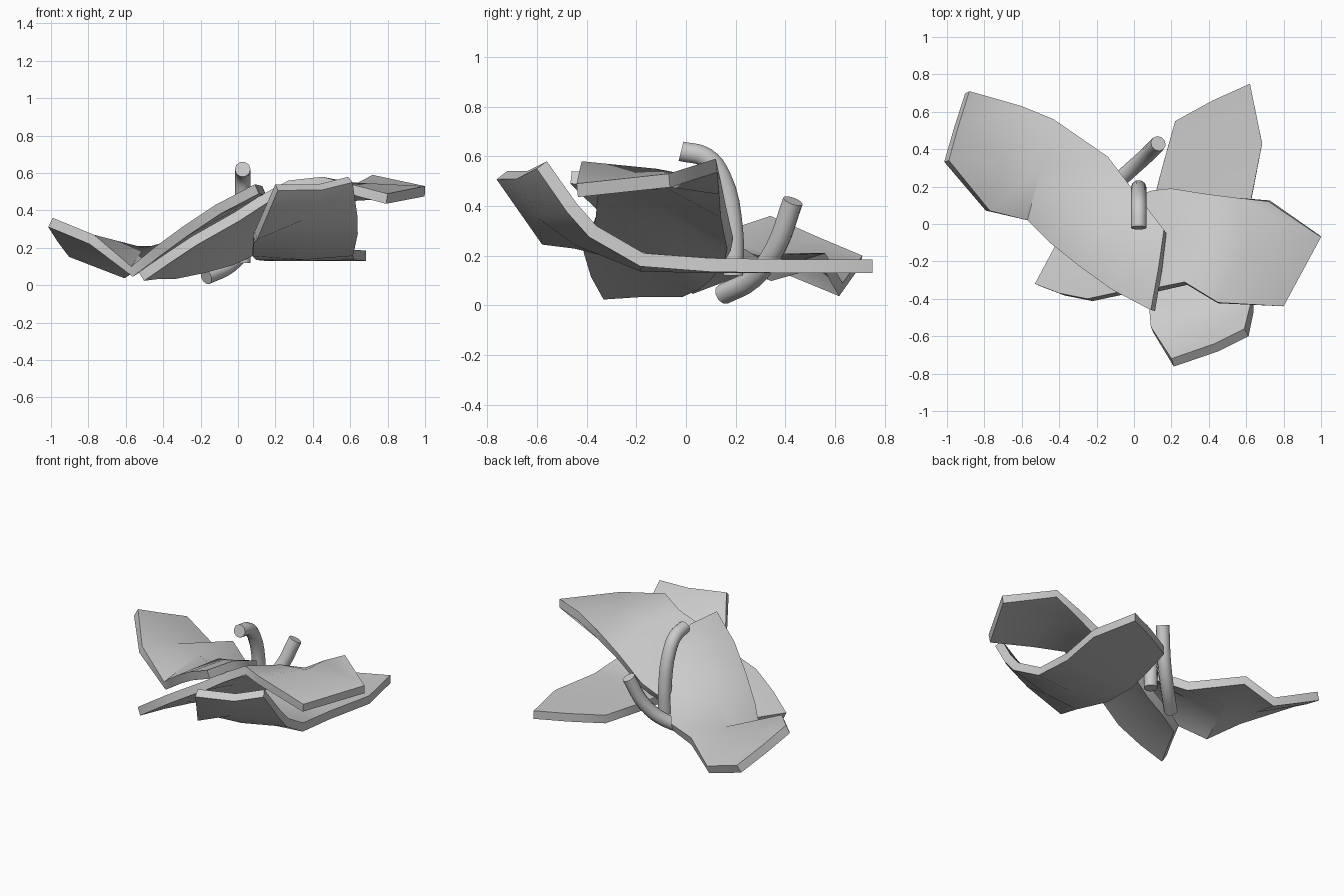
import bpy, bmesh

if "Cube" in bpy.data.objects:
    bpy.data.objects.remove(bpy.data.objects["Cube"])

def petal(name, rows):
    """Thick bent sheet lofted through three-point cross-sections."""
    bm = bmesh.new()
    g = [[bm.verts.new(p) for p in r] for r in rows]
    for a, b in zip(g, g[1:]):
        for i in range(2):
            bm.faces.new((a[i], a[i + 1], b[i + 1], b[i]))
    bm.normal_update()
    if sum(f.normal.z for f in bm.faces) < 0:
        bmesh.ops.reverse_faces(bm, faces=bm.faces[:])
    me = bpy.data.meshes.new(name)
    bm.to_mesh(me)
    bm.free()
    ob = bpy.data.objects.new(name, me)
    bpy.context.collection.objects.link(ob)
    m = ob.modifiers.new("thickness", 'SOLIDIFY')
    m.thickness, m.offset = 0.055, -1
    # bake the thickness so the rim gets crisp edges
    bpy.ops.object.select_all(action='DESELECT')
    ob.select_set(True)
    bpy.context.view_layer.objects.active = ob
    bpy.ops.object.modifier_apply(modifier=m.name)
    bpy.ops.object.shade_smooth_by_angle(angle=0.8)
    return ob

def stem(name, pts, r=0.042):
    cu = bpy.data.curves.new(name, 'CURVE')
    cu.dimensions = '3D'
    cu.bevel_depth, cu.bevel_resolution, cu.use_fill_caps = r, 3, True
    cu.resolution_u = 4
    s = cu.splines.new('BEZIER')
    s.bezier_points.add(len(pts) - 1)
    for b, p in zip(s.bezier_points, pts):
        b.co = p
        b.handle_left_type = b.handle_right_type = 'AUTO'
    ob = bpy.data.objects.new(name, cu)
    bpy.context.collection.objects.link(ob)
    return ob

# flat at the back, curling up at the front
petal("front_back_petal", [
    ((.22, .55, .185), (.42, .66, .185), (.62, .75, .185)),
    ((.15, .3, .185), (.4, .36, .185), (.685, .43, .185)),
    ((.1, .1, .19), (.36, .1, .185), (.62, .1, .19)),
    ((.08, -.15, .21), (.35, -.17, .19), (.61, -.17, .21)),
    ((.08, -.43, .28), (.33, -.42, .29), (.63, -.36, .32)),
    ((.09, -.55, .29), (.34, -.56, .39), (.62, -.44, .41)),
    ((.2, -.72, .54), (.43, -.64, .54), (.59, -.56, .58))])

# low at the front left, rising to the right
petal("right_petal", [
    ((-.36, 0, .08), (-.45, -.17, .08), (-.53, -.32, .07)),
    ((-.2, .08, .11), (-.3, -.14, .16), (-.4, -.37, .16)),
    ((-.05, .13, .15), (-.12, -.12, .27), (-.25, -.4, .26)),
    ((.1, .18, .22), (.04, -.1, .35), (-.02, -.35, .39)),
    ((.2, .19, .27), (.22, -.08, .44), (.12, -.34, .48)),
    ((.39, .16, .4), (.38, -.08, .51), (.27, -.31, .56)),
    ((.55, .14, .5), (.6, -.12, .55), (.45, -.42, .58)),
    ((.72, .12, .59), (1.0, -.07, .53), (.8, -.44, .49))])

# dips at the left with a wavy back edge, rising over the middle
petal("left_petal", [
    ((-.99, .34, .36), (-.94, .52, .28), (-.88, .71, .2)),
    ((-.77, .07, .27), (-.69, .33, .21), (-.6, .63, .09)),
    ((-.57, .02, .1), (-.5, .29, .2), (-.43, .56, .21)),
    ((-.45, -.1, .2), (-.32, .14, .25), (-.14, .36, .15)),
    ((-.3, -.22, .31), (-.16, .02, .37), (.02, .15, .28)),
    ((-.12, -.35, .43), (0, -.15, .47), (.09, .06, .39)),
    ((.09, -.46, .54), (.13, -.24, .53), (.16, -.03, .46))])

# two curved stamens
stem("tall_stamen", [(.025, .19, .12), (.025, .19, .3), (.025, .14, .52),
                     (.025, .08, .595), (.025, -.02, .62)])
stem("short_stamen", [(-.17, .15, .045), (-.04, .27, .11), (.06, .36, .23), (.13, .43, .42)])
